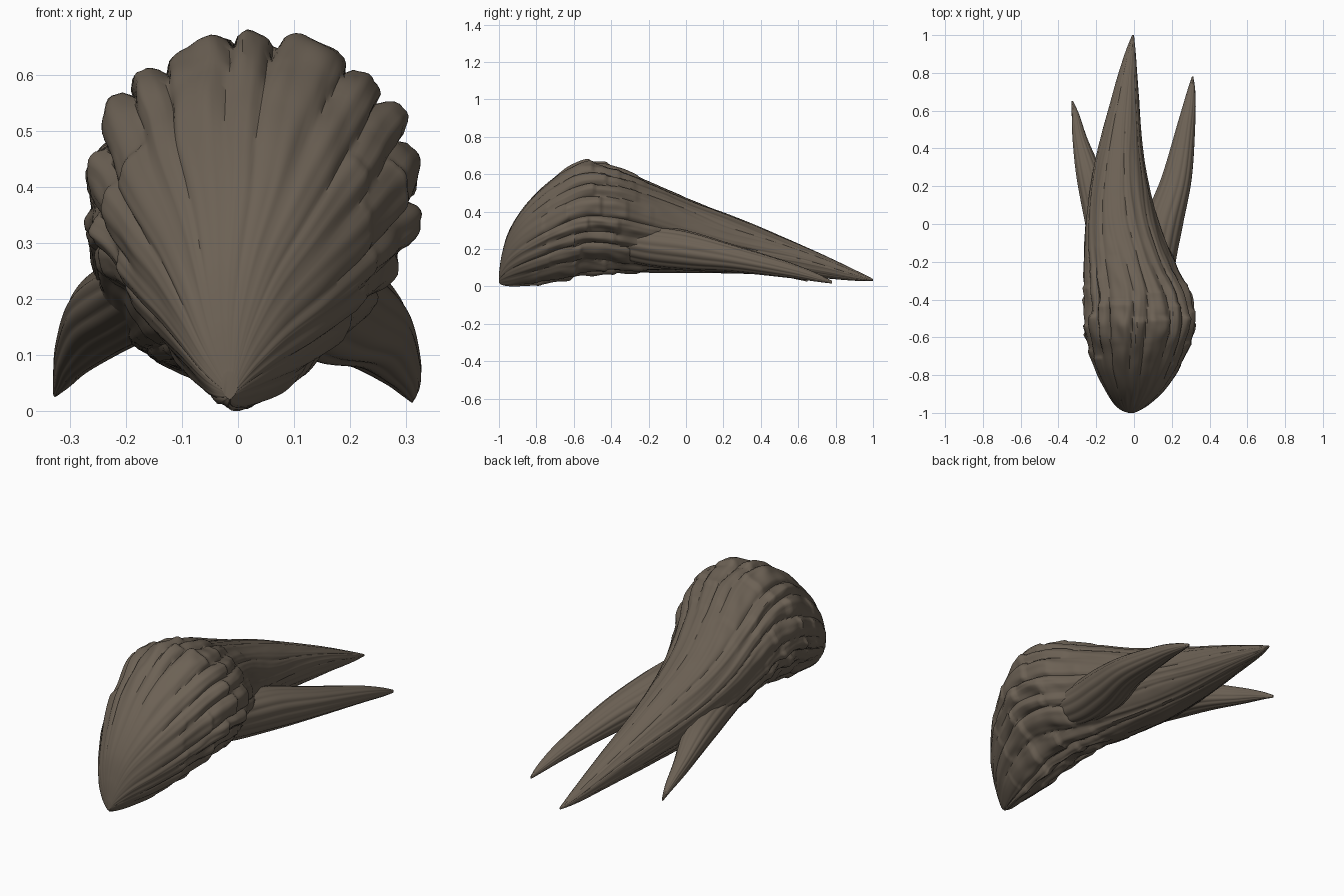
import bpy
import bmesh
import math
import random
from mathutils import Vector, noise

random.seed(4)

default_cube = bpy.data.objects.get("Cube")
if default_cube:
    bpy.data.objects.remove(default_cube, do_unlink=True)

# One weathered horn colour
horn = bpy.data.materials.new("brown horn")
horn.use_nodes = True
colour = (0.15, 0.12, 0.09, 1)
horn.diffuse_color = colour
shader = next(n for n in horn.node_tree.nodes if n.type == "BSDF_PRINCIPLED")
shader.inputs["Base Color"].default_value = colour
shader.inputs["Roughness"].default_value = 0.8


def spline(keys, t):
    """Smooth curve through the key sections, t in section numbers."""
    i = min(int(t), len(keys) - 2)
    f = t - i
    before, after = max(i - 1, 0), min(i + 2, len(keys) - 1)
    return [b + 0.5 * f * (c - a + f * (2 * a - 5 * b + 4 * c - d + f * (3 * (b - c) + d - a)))
            for a, b, c, d in zip(keys[before], keys[i], keys[i + 1], keys[after])]


def power(value, exponent):
    return math.copysign(abs(value) ** exponent, value)


def loft(name, keys, relief, sides=216, steps=16):
    """Skin sections (y, left x, right x, bottom z, top z), carved by relief."""
    bm = bmesh.new()
    rings = []
    count = (len(keys) - 1) * steps
    for step in range(count + 1):
        y, x0, x1, z0, z1 = spline(keys, step / steps)
        cx, cz = (x0 + x1) / 2, z0 + 0.52 * (z1 - z0)
        # The underside is keeled at the head and round further back
        keel = 0.28 * min(1, max(0, (0.1 - y) / 0.6))
        ring = []
        for k in range(sides):
            angle = math.tau * k / sides
            c, s = math.cos(angle), math.sin(angle)
            bend = 0.96 if s > 0 else 0.96 + (keel + 0.04) * min(1, -4 * s)
            height = z1 - cz if s > 0 else cz - z0
            dx = power(c, bend) * (x1 - x0) / 2
            dz = power(s, bend) * height
            scale = relief(angle, y)
            ring.append(bm.verts.new((cx + dx * scale, y, cz + dz * scale)))
        rings.append(ring)
    for a, b in zip(rings, rings[1:]):
        for k in range(sides):
            n = (k + 1) % sides
            bm.faces.new((a[k], a[n], b[n], b[k]))
    bm.faces.new(rings[0])
    bm.faces.new(rings[-1])
    bmesh.ops.recalc_face_normals(bm, faces=bm.faces)
    mesh = bpy.data.meshes.new(name)
    bm.to_mesh(mesh)
    bm.free()
    obj = bpy.data.objects.new(name, mesh)
    bpy.context.collection.objects.link(obj)
    mesh.materials.append(horn)
    bpy.ops.object.select_all(action="DESELECT")
    obj.select_set(True)
    bpy.context.view_layer.objects.active = obj
    bpy.ops.object.shade_smooth_by_angle(angle=math.radians(40))


# Each ridge is a chain of overlapping plates that end at staggered places
RIDGES = 18
plate_ends = []
for ridge in range(RIDGES):
    on_top = math.sin(math.tau * (ridge + 0.5) / RIDGES) > 0.55
    first = -0.44 if on_top else -0.7
    ends = [first + random.uniform(-0.09, 0.06)]
    while ends[-1] < -0.25:
        ends.append(ends[-1] + random.uniform(0.12, 0.26))
    plate_ends.append(ends)


def plate_lift(ridge, y):
    """Rise slowly along each plate, then slope off at its end."""
    start = -1
    for end in plate_ends[ridge]:
        if y < end:
            return min(((y - start) / (end - start)) ** 2, (end - y) / 0.02)
        start = end
    return 0


def body_relief(angle, y):
    crown = math.exp(-((y + 0.5) / 0.25) ** 2)
    around = Vector((math.cos(angle), math.sin(angle), 0))
    along = Vector((0, 0, y))
    wobble = 0.6 * noise.noise(around * 2 + along * 2)
    phase = (angle / math.tau * RIDGES + wobble) % RIDGES
    ridge = int(phase) % RIDGES
    bulge = abs(math.sin(math.pi * phase))
    groove = abs(math.sin(2.5 * math.pi * phase))
    grain = noise.noise(around * 5 + along * 11)
    lift = plate_lift(ridge, y) * min(1, 3 * bulge)
    return (0.972 + (0.03 + 0.04 * crown) * (bulge - 0.6) + 0.012 * groove
            + (0.01 + 0.045 * crown) * (lift - 0.2) + (0.01 + 0.035 * crown) * grain)


def spike_relief(angle, y):
    wobble = 0.4 * noise.noise(Vector((math.cos(angle), math.sin(angle), y * 2)))
    bulge = abs(math.sin(7 * angle + wobble))
    return 0.975 + 0.05 * (bulge - 0.5)


# Ridged head that sweeps back into the long middle horn
loft("main_horn", [
    (-1, -0.03, 0, 0.02, 0.07),
    (-0.985, -0.07, 0.035, 0.008, 0.17),
    (-0.95, -0.11, 0.09, 0, 0.29),
    (-0.88, -0.155, 0.165, 0, 0.41),
    (-0.78, -0.205, 0.235, 0.01, 0.52),
    (-0.66, -0.24, 0.29, 0.03, 0.615),
    (-0.54, -0.267, 0.322, 0.06, 0.665),
    (-0.38, -0.268, 0.305, 0.07, 0.642),
    (-0.2, -0.27, 0.22, 0.07, 0.565),
    (0.05, -0.255, 0.122, 0.07, 0.455),
    (0.35, -0.207, 0.056, 0.065, 0.338),
    (0.7, -0.112, 0.025, 0.045, 0.185),
    (0.9, -0.05, 0.01, 0.03, 0.09),
    (1, -0.01, 0, 0.03, 0.04),
], body_relief)

# Long side horn on the model's left
loft("left_horn", [
    (-0.45, 0.05, 0.2, 0.17, 0.35),
    (-0.22, 0.02, 0.22, 0.11, 0.33),
    (0, 0.045, 0.262, 0.085, 0.3),
    (0.25, 0.145, 0.308, 0.075, 0.225),
    (0.55, 0.235, 0.326, 0.045, 0.13),
    (0.7, 0.28, 0.325, 0.025, 0.07),
    (0.78, 0.306, 0.314, 0.015, 0.03),
], spike_relief, sides=112)

# Short side horn on the model's right
loft("right_horn", [
    (-0.3, -0.2, -0.05, 0.17, 0.3),
    (0, -0.26, -0.09, 0.13, 0.285),
    (0.25, -0.306, -0.16, 0.1, 0.24),
    (0.45, -0.326, -0.245, 0.065, 0.155),
    (0.58, -0.33, -0.29, 0.04, 0.085),
    (0.65, -0.33, -0.322, 0.025, 0.04),
], spike_relief, sides=112)
